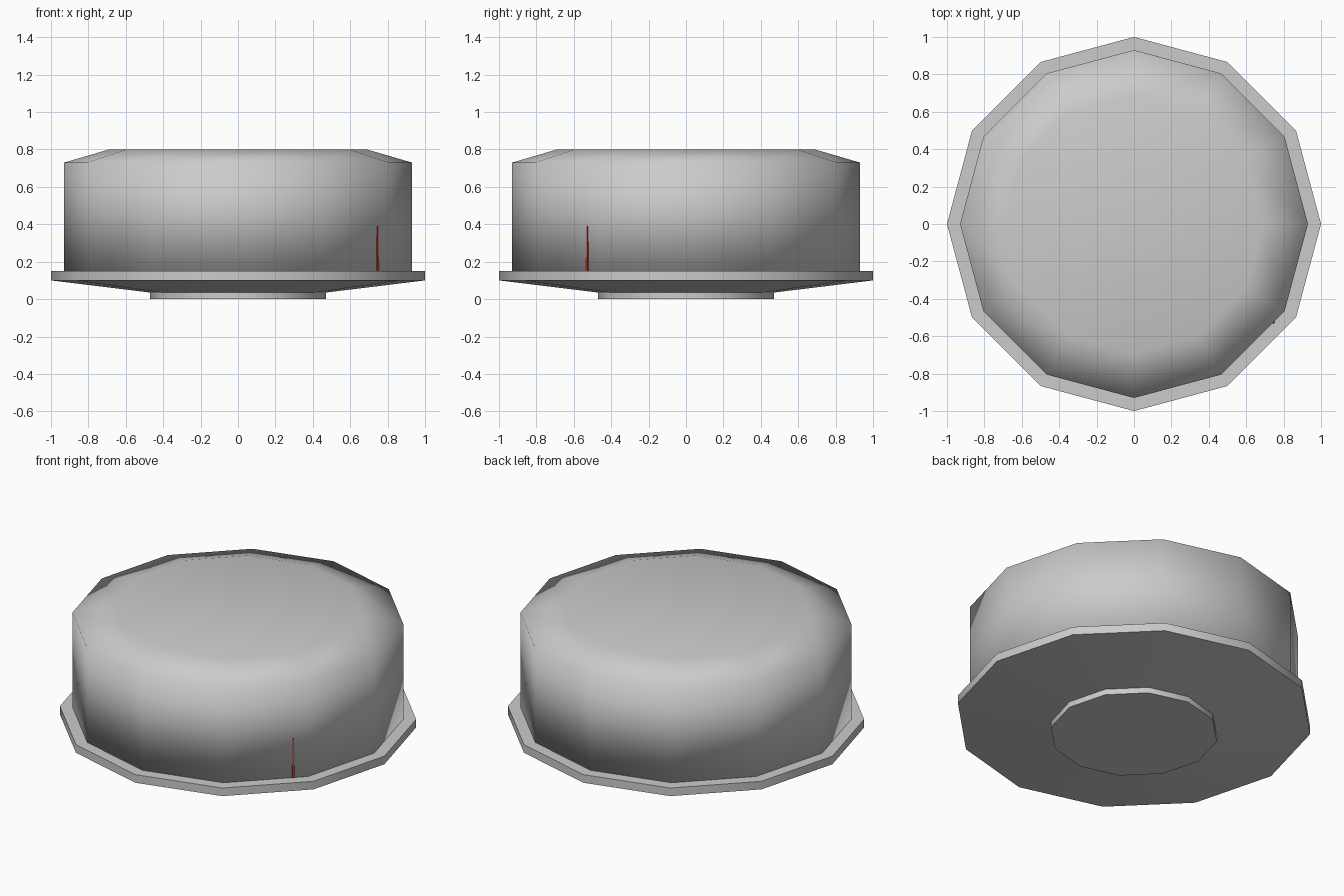
import bpy, bmesh
from math import cos, sin, pi, radians

if "Cube" in bpy.data.objects:
    bpy.data.objects.remove(bpy.data.objects["Cube"])

SIDES = 12


def lathe(name, profile, full_smooth=False):
    """Turn a (radius, height) profile into a closed 12-sided solid."""
    bm = bmesh.new()
    rings = [[bm.verts.new((r * cos(2 * pi * i / SIDES), r * sin(2 * pi * i / SIDES), z))
              for i in range(SIDES)] for r, z in profile]
    for low, high in zip(rings, rings[1:]):
        for i in range(SIDES):
            j = (i + 1) % SIDES
            bm.faces.new((low[i], low[j], high[j], high[i]))
    bm.faces.new(rings[0][::-1])
    bm.faces.new(rings[-1])
    return finish(name, bm, full_smooth)


def finish(name, bm, full_smooth=False):
    bmesh.ops.recalc_face_normals(bm, faces=bm.faces)
    mesh = bpy.data.meshes.new(name)
    bm.to_mesh(mesh)
    bm.free()
    ob = bpy.data.objects.new(name, mesh)
    bpy.context.collection.objects.link(ob)
    bpy.ops.object.select_all(action='DESELECT')
    ob.select_set(True)
    bpy.context.view_layer.objects.active = ob
    if full_smooth:
        bpy.ops.object.shade_smooth()
    else:
        bpy.ops.object.shade_smooth_by_angle(angle=radians(35))
    return ob


# Base plate with foot, sloped underside and upright rim
lathe("base_plate", [(0.47, 0), (0.47, 0.035), (1, 0.1), (1, 0.15)])

# Drum-shaped cover with a shallow chamfered top, softly shaded throughout
lathe("drum_cover", [(0.93, 0.15), (0.93, 0.73), (0.69, 0.8)], full_smooth=True)

# Thin red marker just breaking through one facet of the drum
bm = bmesh.new()
bmesh.ops.create_cube(bm, size=1)
for v in bm.verts:
    v.co.x *= 0.03
    v.co.y *= 0.012 if v.co.z < 0 else 0.007
    v.co.z *= 0.24
marker = finish("red_marker", bm)
marker.location = (0.738, -0.519, 0.27)
marker.rotation_euler.z = radians(-45)
red = bpy.data.materials.new("red")
red.diffuse_color = (0.5, 0.05, 0.02, 1)
red.use_nodes = True
red.node_tree.nodes["Principled BSDF"].inputs["Base Color"].default_value = red.diffuse_color
marker.data.materials.append(red)
